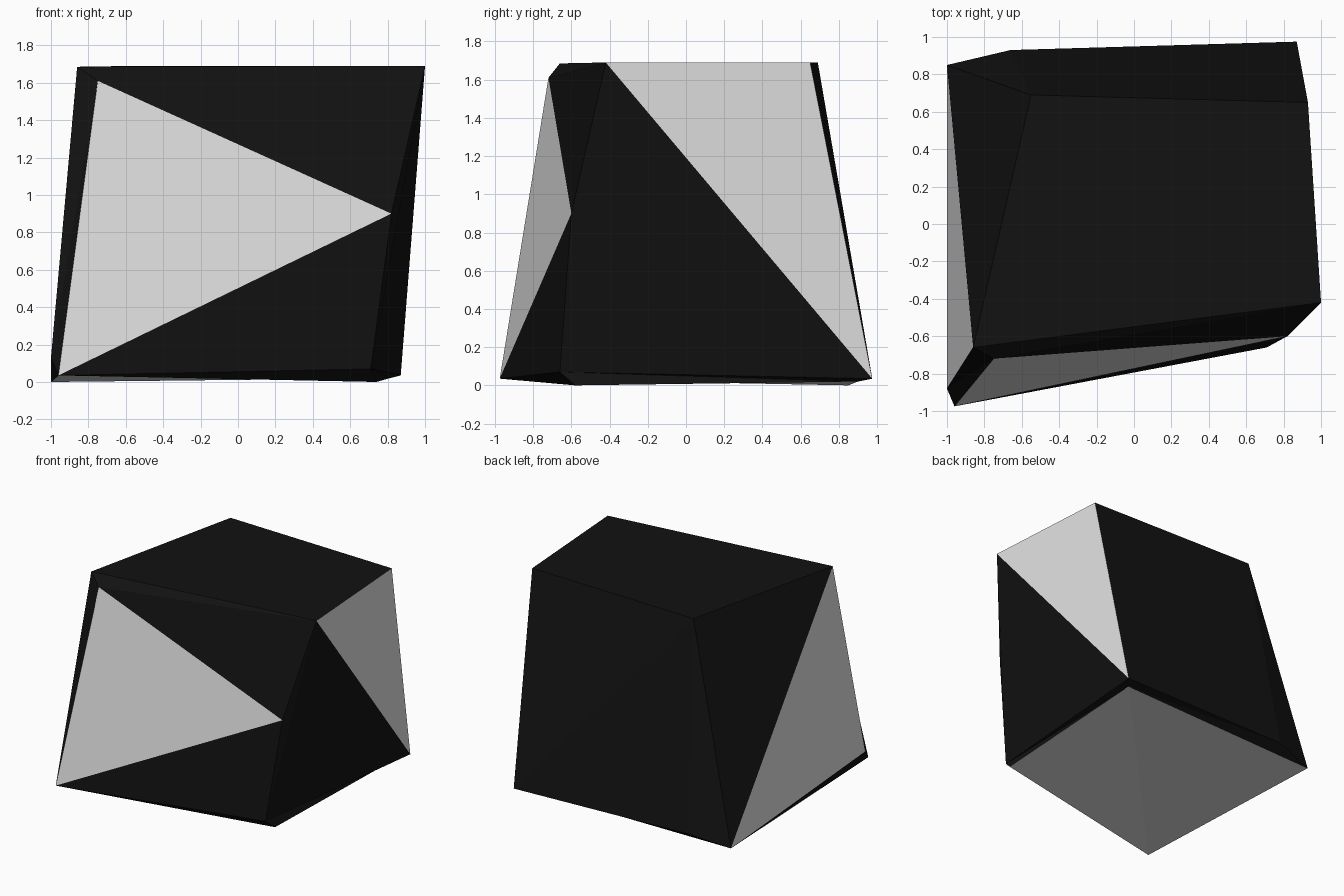
import bpy
import bmesh

cube = bpy.data.objects.get("Cube")
if cube:
    bpy.data.objects.remove(cube, do_unlink=True)


def make_material(name, value):
    mat = bpy.data.materials.new(name)
    mat.use_nodes = True
    colour = (value, value, value, 1)
    mat.diffuse_color = colour
    mat.node_tree.nodes["Principled BSDF"].inputs["Base Color"].default_value = colour
    return mat


# Corners of the chipped block, named by where they sit
corners = {
    "top_front_right": (1.0, -0.42, 1.69),
    "top_back_right": (0.93, 0.65, 1.69),
    "top_back_left": (-0.55, 0.69, 1.69),
    "top_front_left": (-0.86, -0.66, 1.685),
    "chip_top": (-0.75, -0.72, 1.61),
    "chip_side": (0.82, -0.6, 0.9),
    "chip_foot": (-0.96, -0.975, 0.035),
    "left_foot": (-1.0, -0.88, 0.13),
    "back_left_foot": (-1.0, 0.85, 0.0),
    "back_ridge": (-0.66, 0.93, 0.06),
    "back_right_foot": (0.87, 0.975, 0.035),
    "base_back_right": (0.81, 0.9, 0.02),
    "front_right_foot": (0.71, -0.66, 0.07),
    "base_front_right": (0.74, -0.58, 0.0),
}

# Weathered outer faces
dark_faces = [
    "top_front_left top_front_right top_back_right top_back_left",
    "top_front_left chip_top top_front_right",
    "chip_top chip_side top_front_right",
    "top_front_left left_foot chip_top",
    "left_foot chip_foot chip_top",
    "top_front_left top_back_left back_left_foot",
    "top_back_left back_ridge back_left_foot",
    "top_back_left top_back_right back_right_foot",
    "top_back_left back_right_foot back_ridge",
    "top_front_right chip_side front_right_foot",
    "top_front_right front_right_foot back_right_foot",
    "chip_foot front_right_foot chip_side",
    "chip_foot base_front_right front_right_foot",
    "front_right_foot base_front_right base_back_right",
    "front_right_foot base_back_right back_right_foot",
    "back_right_foot base_back_right back_ridge",
    "base_back_right back_left_foot back_ridge",
    "left_foot back_left_foot chip_foot",
]

# Pale broken faces and the base
pale_faces = [
    "chip_top chip_foot chip_side",
    "top_front_right back_right_foot top_back_right",
    "top_front_left back_left_foot left_foot",
    "chip_foot back_left_foot base_back_right",
    "chip_foot base_back_right base_front_right",
]

bm = bmesh.new()
verts = {name: bm.verts.new(co) for name, co in corners.items()}
for index, group in enumerate((dark_faces, pale_faces)):
    for names in group:
        face = bm.faces.new([verts[n] for n in names.split()])
        face.material_index = index
        face.smooth = False
bmesh.ops.recalc_face_normals(bm, faces=bm.faces[:])

mesh = bpy.data.meshes.new("rock_block")
bm.to_mesh(mesh)
bm.free()
mesh.materials.append(make_material("near_black", 0.006))
mesh.materials.append(make_material("pale_grey", 0.75))
rock = bpy.data.objects.new("rock_block", mesh)
bpy.context.collection.objects.link(rock)
